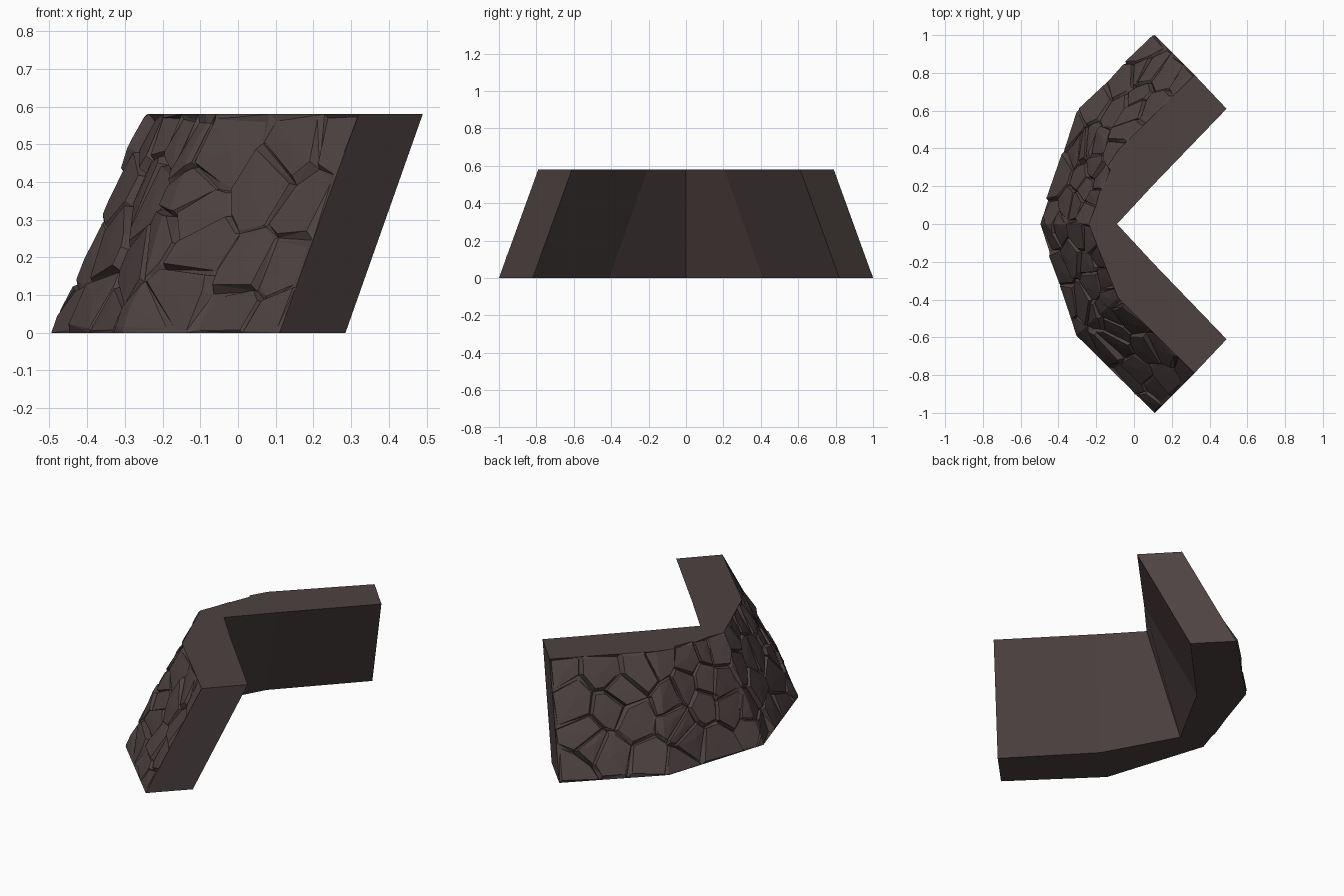
import bpy, bmesh, random
from mathutils import Vector, noise

if "Cube" in bpy.data.objects:
    bpy.data.objects.remove(bpy.data.objects["Cube"])

random.seed(7)
H = 0.58
# Plan half-profiles (centre corner, bend, end); mirrored in y
OUT_BOT = [(-0.495, 0), (-0.305, 0.59), (0.11, 1.0)]
OUT_TOP = [(-0.24, 0), (-0.085, 0.39), (0.32, 0.79)]
IN_BOT = [(-0.33, 0), (-0.105, 0.41), (0.285, 0.82)]
IN_TOP = [(-0.09, 0), (0.10, 0.205), (0.49, 0.61)]


def full(half, z):
    pts = [(x, -y) for x, y in half[:0:-1]] + half
    return [Vector((x, y, z)) for x, y in pts]


ob, ot = full(OUT_BOT, 0), full(OUT_TOP, H)
ib, it = full(IN_BOT, 0), full(IN_TOP, H)

# Unrolled stations along the outer face
US = [0.0]
for a, b in zip(ob, ob[1:]):
    US.append(US[-1] + (b - a).length)
L, W = US[-1], 0.63


def seg_normal(i):
    n = (ot[i] - ob[i]).cross(ob[i + 1] - ob[i]).normalized()
    return n if n.z > 0 else -n


SN = [seg_normal(i) for i in range(4)]
NORM = [SN[0]] + [(SN[i] + SN[i + 1]).normalized() for i in range(3)] + [SN[3]]


def unfold(p):
    """Map (along, up, relief) onto the leaning outer wall."""
    i = next((k for k in range(3) if p.x < US[k + 1]), 3)
    t = (p.x - US[i]) / (US[i + 1] - US[i])
    base = ob[i].lerp(ob[i + 1], t).lerp(ot[i].lerp(ot[i + 1], t), p.y / W)
    return base + NORM[i].lerp(NORM[i + 1], t) * p.z


def clip(poly, mid, d):
    """Keep the part of a polygon on the near side of a line."""
    res = []
    for a, b in zip(poly, poly[1:] + poly[:1]):
        da, db = (a - mid).dot(d), (b - mid).dot(d)
        if da <= 0:
            res.append(a)
        if da * db < 0:
            res.append(a.lerp(b, da / (da - db)))
    return res


def crack(p):
    e = 1e-4
    if p.x < e or p.x > L - e or p.y < e or p.y > W - e:
        return 0.0
    return noise.noise(Vector((p.x * 8, p.y * 8, 3))) * 0.02 - 0.016


# Rock plates: cells with a tilted slab and a cracked rim
bm = bmesh.new()
NU, NV = 14, 4
seeds = [Vector(((i + 0.5 + random.uniform(-.45, .45)) * L / NU,
                 (j + 0.5 + random.uniform(-.45, .45)) * W / NV))
         for i in range(NU) for j in range(NV)]
for s in seeds:
    cell = [Vector(c) for c in ((0, 0), (L, 0), (L, W), (0, W))]
    for o in seeds:
        if o is not s:
            cell = clip(cell, (s + o) / 2, o - s)
    c = sum(cell, Vector((0, 0))) / len(cell)
    tilt = Vector((random.uniform(-.13, .13), random.uniform(-.13, .13)))
    lift = random.uniform(-0.008, 0.01)
    rim = [bm.verts.new((p.x, p.y, crack(p))) for p in cell]
    slab = []
    for p in cell:
        q = c.lerp(p, random.uniform(0.80, 0.95))
        h = max(-0.025, min(0.018, lift + tilt.dot(q - c)))
        slab.append(bm.verts.new((q.x, q.y, h)))
    mid = bm.verts.new((c.x, c.y, lift + random.uniform(0, 0.006)))
    for k in range(len(cell)):
        m = (k + 1) % len(cell)
        bm.faces.new((rim[k], rim[m], slab[m], slab[k]))
        bm.faces.new((slab[k], slab[m], mid))
bmesh.ops.remove_doubles(bm, verts=bm.verts, dist=0.0005)
for u in US[1:-1]:
    bmesh.ops.bisect_plane(bm, geom=bm.verts[:] + bm.edges[:] + bm.faces[:],
                           plane_co=(u, 0, 0), plane_no=(1, 0, 0))
bmesh.ops.triangulate(bm, faces=bm.faces)
for v in bm.verts:
    v.co = unfold(v.co)
    v.co.z = min(H, max(0, v.co.z))

# Smooth top, inner and bottom sides, and end caps
rows = [[bm.verts.new(p) for p in r] for r in (ob, ib, it, ot)]
for a, b in zip(rows, rows[1:]):
    for k in range(4):
        bm.faces.new((a[k], a[k + 1], b[k + 1], b[k]))
for k in (0, 4):
    bm.faces.new([r[k] for r in rows])
bmesh.ops.remove_doubles(bm, verts=bm.verts, dist=0.0005)
bmesh.ops.recalc_face_normals(bm, faces=bm.faces)

mesh = bpy.data.meshes.new("rock_wall")
bm.to_mesh(mesh)
bm.free()
mat = bpy.data.materials.new("dark_rock")
mat.diffuse_color = (0.075, 0.055, 0.054, 1)
mat.use_nodes = True
mat.node_tree.nodes["Principled BSDF"].inputs["Base Color"].default_value = mat.diffuse_color
mesh.materials.append(mat)
wall = bpy.data.objects.new("rock_wall", mesh)
bpy.context.collection.objects.link(wall)
